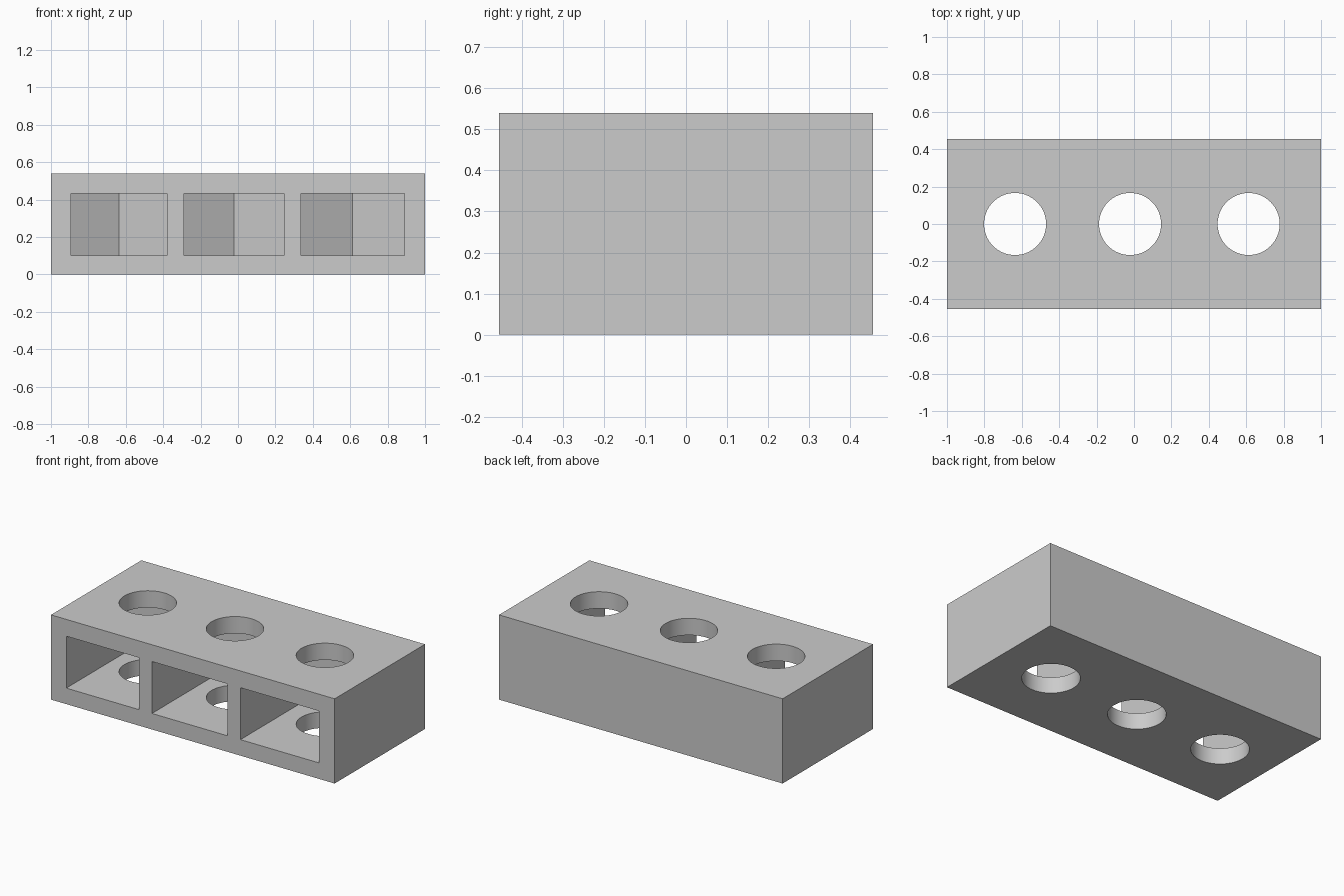
import bpy
import bmesh
from math import cos, sin, tau, sqrt

if "Cube" in bpy.data.objects:
    bpy.data.objects.remove(bpy.data.objects["Cube"], do_unlink=True)

HALF_LENGTH, HALF_DEPTH, HEIGHT = 1.0, 0.455, 0.54
POCKET_FLOOR, POCKET_TOP = 0.102, 0.433
HOLE_RADIUS = 0.166
OVERSHOOT = 0.1
# Centre and half width of each nut pocket
POCKETS = [(-0.636, 0.256), (-0.021, 0.267), (0.613, 0.277)]

grey = bpy.data.materials.new("plain grey")
grey.use_nodes = True
grey.diffuse_color = (0.6, 0.6, 0.6, 1)
grey.node_tree.nodes["Principled BSDF"].inputs["Base Color"].default_value = grey.diffuse_color


def prism(name, outline, bottom, top):
    """Extrude a flat xy outline from bottom to top."""
    bm = bmesh.new()
    face = bm.faces.new([bm.verts.new((x, y, bottom)) for x, y in outline])
    grown = bmesh.ops.extrude_face_region(bm, geom=[face])["geom"]
    moved = [v for v in grown if isinstance(v, bmesh.types.BMVert)]
    bmesh.ops.translate(bm, verts=moved, vec=(0, 0, top - bottom))
    bmesh.ops.recalc_face_normals(bm, faces=bm.faces)
    mesh = bpy.data.meshes.new(name)
    bm.to_mesh(mesh)
    bm.free()
    mesh.materials.append(grey)
    obj = bpy.data.objects.new(name, mesh)
    bpy.context.collection.objects.link(obj)
    return obj


def cut(target, cutter):
    """Subtract the cutter from the target and discard it."""
    cutter.hide_render = True
    mod = target.modifiers.new(cutter.name, "BOOLEAN")
    mod.operation = "DIFFERENCE"
    mod.solver = "EXACT"
    mod.object = cutter
    bpy.context.view_layer.objects.active = target
    bpy.ops.object.modifier_apply(modifier=mod.name)
    bpy.data.objects.remove(cutter, do_unlink=True)


# Solid block
block = prism("nut_holder_block",
              [(-HALF_LENGTH, -HALF_DEPTH), (HALF_LENGTH, -HALF_DEPTH),
               (HALF_LENGTH, HALF_DEPTH), (-HALF_LENGTH, HALF_DEPTH)], 0, HEIGHT)

for x, w in POCKETS:
    # Front pocket, ending in half a hexagon at the back
    shoulder, tip, front = w / sqrt(3), 2 * w / sqrt(3), -HALF_DEPTH - OVERSHOOT
    cut(block, prism("pocket_cutter",
                     [(x - w, front), (x + w, front), (x + w, shoulder),
                      (x, tip), (x - w, shoulder)], POCKET_FLOOR, POCKET_TOP))
    # Round bolt hole through the top and the floor
    circle = [(x + HOLE_RADIUS * cos(tau * i / 64), HOLE_RADIUS * sin(tau * i / 64))
              for i in range(64)]
    cut(block, prism("hole_cutter", circle, -OVERSHOOT, HEIGHT + OVERSHOOT))

# Smooth hole walls, sharp edges elsewhere
bpy.ops.object.select_all(action="DESELECT")
block.select_set(True)
bpy.context.view_layer.objects.active = block
bpy.ops.object.shade_smooth_by_angle(angle=0.5)
